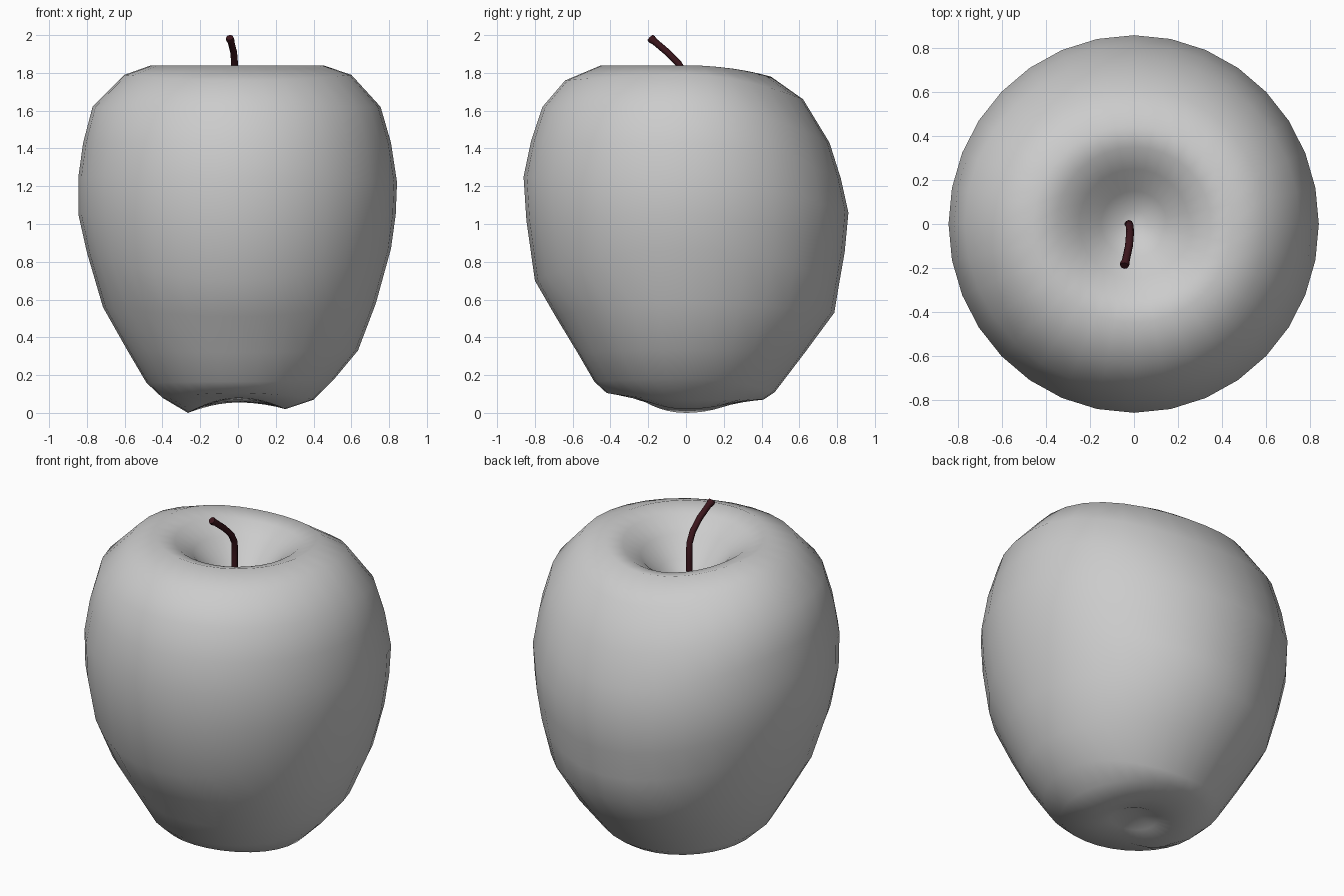
import bpy, bmesh, math

if "Cube" in bpy.data.objects:
    bpy.data.objects.remove(bpy.data.objects["Cube"])

SEG = 32
# (radius, height) profiles from the stem dip over the rim to the bottom dip
INNER = [(0.06, 1.555), (0.15, 1.62), (0.25, 1.73), (0.35, 1.805)]
RIGHT = INNER + [(0.45, 1.84), (0.60, 1.79), (0.755, 1.62), (0.81, 1.43), (0.842, 1.22), (0.835, 1.05),
         (0.81, 0.87), (0.73, 0.58), (0.635, 0.33), (0.51, 0.18), (0.40, 0.07), (0.25, 0.02), (0.13, 0.06)]
LEFT = INNER + [(0.46, 1.84), (0.60, 1.79), (0.77, 1.62), (0.82, 1.43), (0.845, 1.25), (0.845, 1.05),
        (0.80, 0.85), (0.715, 0.56), (0.585, 0.33), (0.485, 0.16), (0.40, 0.08), (0.265, 0.0), (0.13, 0.06)]
FRONT = INNER + [(0.45, 1.84), (0.64, 1.76), (0.76, 1.62), (0.82, 1.44), (0.86, 1.25), (0.845, 1.02),
         (0.80, 0.70), (0.69, 0.51), (0.575, 0.32), (0.485, 0.165), (0.42, 0.105), (0.25, 0.08), (0.13, 0.07)]
BACK = [(0.06, 1.55), (0.15, 1.60), (0.25, 1.70), (0.35, 1.76),
        (0.45, 1.78), (0.62, 1.66), (0.76, 1.43), (0.82, 1.24), (0.86, 1.06), (0.84, 0.85),
        (0.81, 0.68), (0.785, 0.53), (0.63, 0.32), (0.47, 0.11), (0.41, 0.07), (0.25, 0.055), (0.13, 0.06)]
QUADS = [RIGHT, BACK, LEFT, FRONT]


def profile_point(row, ang):
    # blend smoothly between the two neighbouring side profiles
    q = ang / (math.pi / 2)
    i = int(q) % 4
    t = 0.5 - 0.5 * math.cos(math.pi * (q - int(q)))
    a, b = QUADS[i][row], QUADS[(i + 1) % 4][row]
    return a[0] + (b[0] - a[0]) * t, a[1] + (b[1] - a[1]) * t


# apple body
bm = bmesh.new()
rings = []
for row in range(len(RIGHT)):
    ring = []
    for s in range(SEG):
        ang = 2 * math.pi * s / SEG
        r, z = profile_point(row, ang)
        ring.append(bm.verts.new((r * math.cos(ang), r * math.sin(ang), z)))
    rings.append(ring)
top = bm.verts.new((0, 0, 1.545))
bottom = bm.verts.new((0, 0, 0.12))
for s in range(SEG):
    n = (s + 1) % SEG
    bm.faces.new((top, rings[0][s], rings[0][n]))
    bm.faces.new((bottom, rings[-1][n], rings[-1][s]))
    for a, b in zip(rings, rings[1:]):
        bm.faces.new((a[s], b[s], b[n], a[n]))
bmesh.ops.recalc_face_normals(bm, faces=bm.faces)
for f in bm.faces:
    f.smooth = True
me = bpy.data.meshes.new("apple_body")
bm.to_mesh(me)
bm.free()
bpy.context.collection.objects.link(bpy.data.objects.new("apple_body", me))

# bent stem
cu = bpy.data.curves.new("stem", "CURVE")
cu.dimensions = "3D"
cu.bevel_depth = 0.018
cu.bevel_resolution = 2
cu.use_fill_caps = True
path = [(-0.025, 0.0, 1.53, 1), (-0.022, 0.0, 1.70, 1), (-0.02, -0.005, 1.79, 1), (-0.018, -0.04, 1.85, 1),
        (-0.023, -0.10, 1.91, 1), (-0.037, -0.165, 1.965, 1), (-0.042, -0.18, 1.977, 1.25), (-0.044, -0.19, 1.987, 1.1)]
sp = cu.splines.new("POLY")
sp.points.add(len(path) - 1)
for p, (x, y, z, r) in zip(sp.points, path):
    p.co = (x, y, z, 1)
    p.radius = r
sp.use_smooth = True
stem = bpy.data.objects.new("stem", cu)
bpy.context.collection.objects.link(stem)
mat = bpy.data.materials.new("stem_brown")
mat.diffuse_color = (0.045, 0.008, 0.012, 1)
mat.use_nodes = True
mat.node_tree.nodes["Principled BSDF"].inputs["Base Color"].default_value = mat.diffuse_color
cu.materials.append(mat)
